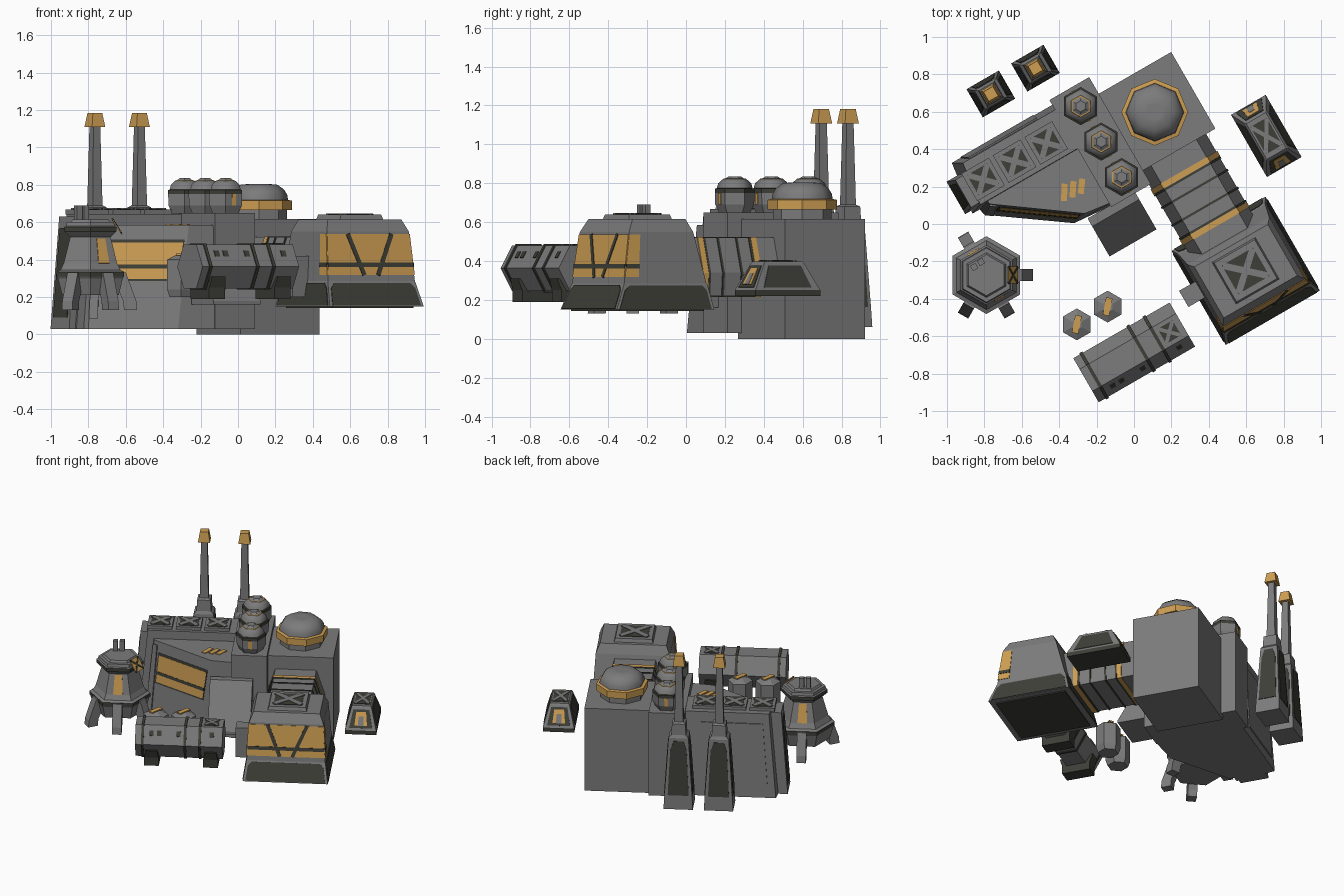
import bpy, bmesh, math
from mathutils import Vector as V

if "Cube" in bpy.data.objects:
    bpy.data.objects.remove(bpy.data.objects["Cube"])

YAW = math.radians(30)      # whole base is laid out on axes turned 30 degrees


def mat(name, c):
    m = bpy.data.materials.new(name)
    m.diffuse_color = (*c, 1)
    m.use_nodes = True
    m.node_tree.nodes["Principled BSDF"].inputs["Base Color"].default_value = m.diffuse_color
    return m


GREY = mat("hull_grey", (0.2, 0.2, 0.2))
DARK = mat("dark_olive", (0.047, 0.049, 0.038))
GOLD = mat("amber", (0.61, 0.34, 0.085))


def loft(name, rings, mats=GREY, smooth=False):
    """Solid through equal-length rings; mats is one material or one per segment."""
    segs = mats if isinstance(mats, list) else [mats] * (len(rings) - 1)
    used = list(dict.fromkeys(segs))
    bm = bmesh.new()
    vs = [[bm.verts.new(p) for p in r] for r in rings]
    n = len(rings[0])
    for i, m in enumerate(segs):
        for k in range(n):
            f = bm.faces.new((vs[i][k], vs[i][(k + 1) % n], vs[i + 1][(k + 1) % n], vs[i + 1][k]))
            f.material_index = used.index(m)
            f.smooth = smooth
    bm.faces.new(vs[0][::-1]).material_index = used.index(segs[0])
    bm.faces.new(vs[-1]).material_index = used.index(segs[-1])
    bmesh.ops.recalc_face_normals(bm, faces=bm.faces[:])
    me = bpy.data.meshes.new(name)
    bm.to_mesh(me)
    bm.free()
    for m in used:
        me.materials.append(m)
    ob = bpy.data.objects.new(name, me)
    ob.rotation_euler.z = YAW
    bpy.context.collection.objects.link(ob)


def box_ring(u0, u1, v0, v1, z):
    return [V((u0, v0, z)), V((u1, v0, z)), V((u1, v1, z)), V((u0, v1, z))]


def rect(c, h, z):
    return box_ring(c[0] - h[0], c[0] + h[0], c[1] - h[1], c[1] + h[1], z)


def taper(name, c, levels, mats=GREY):
    """Stack of rectangles: levels are (half_u, half_v, z)."""
    loft(name, [rect(c, l[:2], l[2]) for l in levels], mats)


def block(name, u0, u1, v0, v1, z0, z1, m=GREY):
    loft(name, [box_ring(u0, u1, v0, v1, z0), box_ring(u0, u1, v0, v1, z1)], m)


def ngon(c, r, z, n=6, a=0.0):
    return [V((c[0] + r * math.cos(a + 2 * math.pi * k / n), c[1] + r * math.sin(a + 2 * math.pi * k / n), z))
            for k in range(n)]


def lathe(name, c, prof, mats=GREY, n=6, a=0.0, smooth=False):
    loft(name, [ngon(c, r, z, n, a) for r, z in prof], mats, smooth)


def side(lo, hi, k):
    """Quad of side k between two rings, seen from outside: bl, br, tr, tl."""
    j = (k + 1) % len(lo)
    return [lo[k], lo[j], hi[j], hi[k]]


def at(q, s, t):
    return q[0].lerp(q[1], s).lerp(q[3].lerp(q[2], s), t)


def normal(q):
    return (q[1] - q[0]).cross(q[3] - q[0]).normalized()


def slab(name, pts, n, m, t):
    loft(name, [[p - n * 0.002 for p in pts], [p + n * t for p in pts]], m)


def plate(name, q, st, m, t=0.004):
    """Thin painted plate on quad q; st is (s0, s1, t0, t1) or a list of points."""
    if isinstance(st, tuple):
        a, b, c, d = st
        st = [(a, c), (b, c), (b, d), (a, d)]
    slab(name, [at(q, *p) for p in st], normal(q), m, t)


def bar(name, q, p0, p1, w, m, t=0.007):
    a, b, n = at(q, *p0), at(q, *p1), normal(q)
    o = n.cross(b - a).normalized() * w / 2
    slab(name, [a - o, b - o, b + o, a + o], n, m, t)


def x_panel(name, q, w=0.02, base=DARK, cross=GREY):
    plate(name, q, (0.08, 0.92, 0.08, 0.92), base)
    bar(name + "_cross", q, (.1, .1), (.9, .9), w, cross)
    bar(name + "_cross", q, (.1, .9), (.9, .1), w, cross)


# ---- rear block with octagonal dome
block("rear_block", 0.145, 0.632, 0.224, 0.697, 0, 0.617)
D = (0.395, 0.462)
lathe("dome_drum", D, [(.15, .61), (.15, .72)], GREY, 8, math.pi / 3)
lathe("dome_ring", D, [(.178, .665), (.178, .715), (.15, .72)], GOLD, 8, math.pi / 3)
lathe("dome", D, [(.157, .71), (.153, .745), (.135, .775), (.1, .80), (.05, .805)], GREY, 8, math.pi / 3, True)

# ---- middle block carrying three storage pods, with sloped entry
block("middle_block", -0.06, 0.185, 0.14, 0.80, 0.03, 0.65)
loft("entry_wedge", [[V((u, .15, .16)), V((u, -.085, .16)), V((u, -.085, .18)), V((u, .1, .48)), V((u, .15, .48))]
                     for u in (-.2, .09)])
for v in (.25, .469, .688):
    c = (.068, v)
    lathe("pod_base", c, [(.078, .645), (.1, .69), (.102, .75), (.102, .772), (.09, .775)],
          [GREY, GREY, DARK, DARK])
    lathe("pod_dome", c, [(.095, .765), (.085, .80), (.062, .82), (.03, .832)], GREY, 6, 0, True)
    lathe("pod_top_ring", c, [(.064, .813), (.058, .824), (.052, .824)], GOLD)
    lathe("pod_top_cap", c, [(.054, .82), (.03, .836)])
    for k in (1, 4):
        plate("pod_stripe", side(ngon(c, .1, .69), ngon(c, .102, .75), k), (.38, .62, 0, 1), GOLD)

# ---- left hall: upper strip, end block, slanted front wing
strip0 = [V(p) for p in ((-.72, .48, .03), (-.05, .48, .03), (-.05, .77, .03), (-.68, .77, .03))]
strip1 = [V(p) for p in ((-.66, .5, .645), (-.05, .5, .645), (-.05, .74, .645), (-.63, .74, .645))]
loft("hall_strip", [strip0, strip1])
plate("hall_back_panel", side(strip0, strip1, 2), (.2, .92, .12, .88), GREY, .008)
E0, E1 = rect((-.69, .597), (.065, .1), .03), rect((-.665, .597), (.045, .085), .63)
loft("hall_end", [E0, E1])
plate("hall_end_panel", side(E0, E1, 3), (.12, .88, .1, .9), DARK)
wing0 = [V((*p, .03)) for p in ((-.668, .443), (-.275, .164), (-.05, .145), (-.05, .6), (-.70, .6))]
wing1 = [V((*p, .585)) for p in ((-.614, .478), (-.2, .18), (-.05, .16), (-.05, .6), (-.64, .6))]
loft("hall_wing", [wing0, wing1])
W = side(wing0, wing1, 0)
plate("hall_window_frame", W, (.1, .97, .46, .86), DARK, .003)
plate("hall_window", W, (.12, .96, .48, .83), GOLD, .005)
bar("hall_window_bar", W, (.12, .6), (.96, .6), .022, DARK)
plate("hall_wall_pillar", W, [(.0, .1), (.1, .1), (.07, .95), (.0, .95)], GREY, .009)
roof = rect((-.19, .33), (.08, .06), .585)
for i in range(3):
    bar("roof_marking", roof, (.05 + .3 * i, .2 - .05 * i), (.35 + .3 * i, .85 - .1 * i), .032, GOLD, .005)
for u in (-.58, -.385, -.19):
    block("roof_hatch", u - .085, u + .085, .525, .695, .64, .668)
    x_panel("roof_hatch_panel", rect((u, .61), (.075, .075), .668), .03)

# ---- two chimneys behind the hall
for u in (-.04, -.315):
    c = (u, .985)
    lv = [(.1, .087, .06), (.095, .083, .15), (.068, .06, .58), (.05, .05, .6), (.046, .046, .68),
          (.03, .03, .69), (.021, .021, 1.12)]
    taper("chimney", c, lv)
    taper("chimney_cap", c, [(.041, .041, 1.108), (.029, .029, 1.183)], GOLD)
    for k in range(4):
        plate("chimney_panel", side(rect(c, lv[1][:2], .15), rect(c, lv[2][:2], .58), k),
              [(.12, .03), (.88, .03), (.88, .8), (.75, .95), (.25, .95), (.12, .8)], DARK)

# ---- front right control tower: steep front, sloping back, window wrapping the front corners
C = (.392, -.515)
T = [box_ring(.102, .682, -.805, -.225, .15), box_ring(.122, .662, -.75, -.255, .28),
     box_ring(.124, .66, -.748, -.26, .285), box_ring(.138, .645, -.71, -.33, .55),
     box_ring(.165, .618, -.675, -.36, .615)]
loft("tower", T)
taper("tower_cap", C, [(.135, .13, .61), (.125, .12, .64)])
x_panel("tower_hatch", rect(C, (.115, .105), .64), .035)
block("tower_bottom", C[0] - .25, C[0] + .25, C[1] - .25, C[1] + .25, .142, .152, DARK)
for k in range(4):
    plate("tower_skirt_panel", side(T[0], T[1], k),
          [(.03, .03), (.97, .03), (.97, .75), (.93, .96), (.07, .96), (.03, .75)], DARK)
F = side(T[2], T[3], 0)
plate("tower_window", F, (0, 1, .12, .95), GOLD)
plate("tower_side_window", side(T[2], T[3], 1), (0, .17, .12, .95), GOLD)
plate("tower_side_window", side(T[2], T[3], 3), (.83, 1, .12, .95), GOLD)
for a, b in (((.25, .95), (.42, .12)), ((.78, .95), (.58, .12)), ((0, .33), (1, .33))):
    bar("tower_window_bar", F, a, b, .024, DARK)
bar("tower_side_bar", side(T[2], T[3], 1), (0, .33), (.17, .33), .024, DARK)
bar("tower_side_bar", side(T[2], T[3], 3), (.83, .33), (1, .33), .024, DARK)
block("tower_side_box", .03, .18, -.53, -.43, .2, .42)

# ---- bridge from tower to rear block, with ribs


def arch(v, g=0.0):
    pts = ((-.19, .22), (.19, .22), (.2, .34), (.14, .52), (-.14, .52), (-.2, .34))
    return [V((.375 + a * (1 + g), v, .37 + (z - .37) * (1 + g))) for a, z in pts]


loft("bridge", [arch(-.34), arch(.24)])
for v, w, m in ((.1, .016, GOLD), (.077, .006, DARK), (.0, .006, DARK), (-.11, .006, DARK),
                (-.192, .006, DARK), (-.215, .016, GOLD)):
    loft("bridge_rib", [arch(v - w, .03), arch(v + w, .03)], m)

# ---- small bunker on the right
B = (.848, .054)
lv = [(.107, .192, .22), (.107, .192, .25), (.068, .118, .39), (.06, .11, .398)]
taper("bunker", B, lv, [DARK, GREY, GREY])
T = [rect(B, l[:2], l[2]) for l in lv]
x_panel("bunker_hatch", rect(B, (.06, .1), .398), .022)
for k in range(4):
    q = side(T[1], T[2], k)
    plate("bunker_panel", q, (.12, .88, .1, .9), DARK)
    if k % 2 == 0:
        plate("bunker_door_frame", q, (.28, .72, .2, .8), GOLD, .006)
        plate("bunker_door", q, (.4, .6, .2, .6), GREY, .008)

# ---- hexagonal fuel tank lying at the front
TC = (-.595, .363)


def hexring(u, r):
    return [V((u, TC[0] + r * math.cos(k * math.pi / 3), TC[1] + r * math.sin(k * math.pi / 3))) for k in range(6)]


end_a, end_b = hexring(-.64, .136), hexring(-.045, .136)
loft("tank", [end_a, end_b])
for u in (-.59, -.3, -.2):
    loft("tank_band", [hexring(u - .009, .143), hexring(u + .009, .143)], DARK)
x_panel("tank_hatch", rect((-.125, TC[0]), (.055, .055), .481), .02)
Q = [end_a[3], end_b[3], end_b[2], end_a[2]]
for s in (.16, .25, .47, .85):
    plate("tank_port", Q, (s, s + .05, .45, .72), DARK)
for u in (-.53, -.127):
    taper("tank_foot", (u, TC[0]), [(.05, .1, .19), (.05, .1, .25), (.04, .12, .31)], DARK)

# ---- two hexagonal posts behind the tank
for u in (-.533, -.343):
    c = (u, -.312)
    lathe("post", c, [(.07, .2), (.085, .24), (.085, .40), (.03, .425)])
    bar("post_stripe", rect(c, (.045, .045), .425), (.15, .1), (.85, .9), .035, GOLD)

# ---- gun turret on splayed legs
G = (-.82, .158)
lathe("turret", G, [(.175, .21), (.2, .30), (.208, .31), (.208, .335), (.185, .345), (.165, .38), (.125, .52),
                    (.16, .55), (.16, .575), (.15, .58), (.145, .60)],
      [GREY, GREY, DARK, GREY, GREY, GREY, GREY, DARK, GREY, GREY])
lathe("turret_lid", G, [(.12, .6), (.11, .615)])


def spoke(a, r, z, t=0.0):
    """Point at radius r in direction a from the turret axis, shifted t sideways."""
    return V((G[0] + r * math.cos(a) - t * math.sin(a), G[1] + r * math.sin(a) + t * math.cos(a), z))


for deg in (-30, 90, -90, -150):
    a = math.radians(deg)
    loft("turret_leg", [[spoke(a, r0, z, -.032), spoke(a, r1, z, -.032), spoke(a, r1, z, .032), spoke(a, r0, z, .032)]
                        for r0, r1, z in ((.18, .25, .13), (.175, .245, .18), (.11, .19, .33))])
lo, hi = ngon(G, .165, .38), ngon(G, .125, .52)
for k in (1, 4):
    plate("turret_slit", side(lo, hi, k), (.3, .7, .0, .95), GOLD)
a = math.radians(-30)
q = [spoke(a, .17, .53, -.055), spoke(a, .17, .53, .055), spoke(a, .11, .625, .055), spoke(a, .11, .625, -.055)]
x_panel("turret_sensor", q, .012, GOLD, DARK)
for du, dv in ((-.035, .07), (.01, .075)):
    block("turret_mast", G[0] + du - .016, G[0] + du + .016, G[1] + dv - .016, G[1] + dv + .016, .6, .69)
